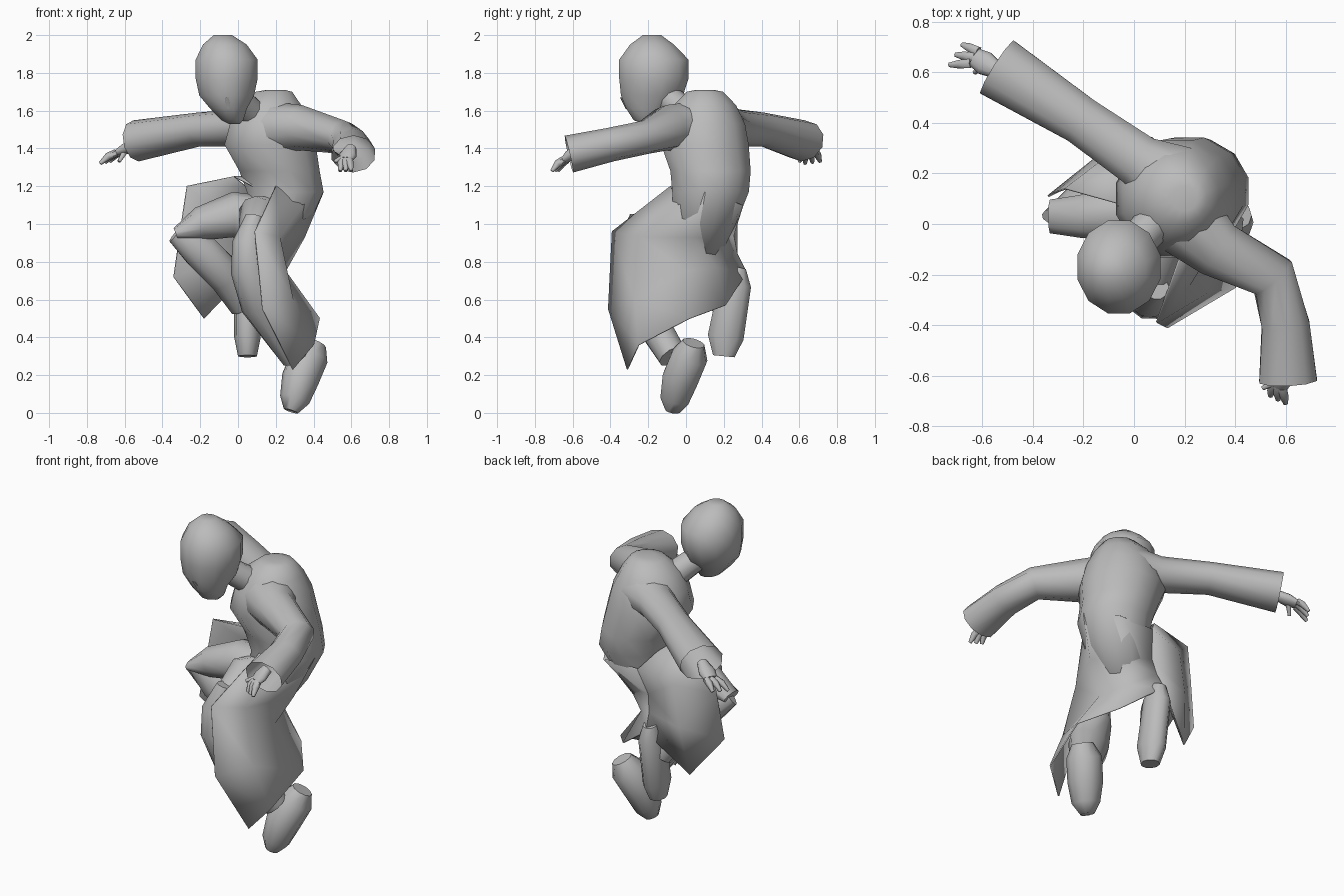
import bpy
import bmesh
import math
from mathutils import Vector

start_cube = bpy.data.objects.get("Cube")
if start_cube:
    bpy.data.objects.remove(start_cube, do_unlink=True)

X, Y, Z = Vector((1, 0, 0)), Vector((0, 1, 0)), Vector((0, 0, 1))

grey = bpy.data.materials.new("plain grey")
grey.use_nodes = True
colour = (.5, .5, .5, 1)
grey.diffuse_color = colour
grey.node_tree.nodes["Principled BSDF"].inputs["Base Color"].default_value = colour


def finish(name, bm):
    """Turn a bmesh into a shaded, coloured object."""
    bmesh.ops.recalc_face_normals(bm, faces=bm.faces[:])
    mesh = bpy.data.meshes.new(name)
    bm.to_mesh(mesh)
    bm.free()
    obj = bpy.data.objects.new(name, mesh)
    bpy.context.collection.objects.link(obj)
    mesh.materials.append(grey)
    bpy.ops.object.select_all(action="DESELECT")
    obj.select_set(True)
    bpy.context.view_layer.objects.active = obj
    bpy.ops.object.shade_smooth_by_angle(angle=math.radians(60))
    return obj


def loft(name, rings, ref=Z, axis=None, sides=10, open_end=False):
    """Skin rings along a path: x, y, z, side radius and, if oval, up radius."""
    bm = bmesh.new()
    centres = [Vector(ring[:3]) for ring in rings]
    loops = []
    for i, ring in enumerate(rings):
        before = centres[max(i - 1, 0)]
        after = centres[min(i + 1, len(rings) - 1)]
        along = axis or (after - before).normalized()
        side = ref.cross(along).normalized()
        up = along.cross(side)
        loop = []
        for k in range(sides):
            angle = math.tau * (k + .5) / sides
            offset = side * math.cos(angle) * ring[3] + up * math.sin(angle) * ring[-1]
            loop.append(bm.verts.new(centres[i] + offset))
        loops.append(loop)
    for low, high in zip(loops, loops[1:]):
        for k in range(sides):
            following = (k + 1) % sides
            bm.faces.new((low[k], low[following], high[following], high[k]))
    bm.faces.new(loops[0])
    if not open_end:
        bm.faces.new(loops[-1])
    finish(name, bm)


def sheet(name, columns):
    """Cloth panel from columns of points, given a thin thickness."""
    bm = bmesh.new()
    grid = [[bm.verts.new(point) for point in column] for column in columns]
    for left, right in zip(grid, grid[1:]):
        for k in range(len(left) - 1):
            bm.faces.new((left[k], right[k], right[k + 1], left[k + 1]))
    solid = finish(name, bm).modifiers.new("cloth thickness", "SOLIDIFY")
    solid.thickness = .008
    solid.offset = 0


def hand(side, wrist, palm, first_tip, last_tip, thumb_tip):
    """Palm with three tapering fingers and a thumb."""
    wrist, palm = Vector(wrist), Vector(palm)
    first, last = Vector(first_tip), Vector(last_tip)
    middle = wrist.lerp(palm, .6)
    loft(side + "_palm", [(*wrist, .03), (*middle, .05, .03), (*palm, .04, .02)])
    for k in range(3):
        tip = first.lerp(last, k / 2)
        root = palm + (last - first) * (k - 1) * .3
        knuckle = root.lerp(tip, .5) + Z * .01
        loft(f"{side}_finger_{k}",
             [(*root, .02), (*knuckle, .02), (*tip, .01)], sides=6)
    loft(side + "_thumb", [(*middle, .02), (*thumb_tip, .01)], sides=6)


# Head, nose and neck
loft("head", [(-.08, -.18, 2, .05), (-.07, -.18, 1.95, .12),
              (-.06, -.17, 1.87, .17, .19), (-.06, -.17, 1.77, .17, .19),
              (-.06, -.18, 1.68, .15, .17), (-.05, -.2, 1.61, .1, .12),
              (-.03, -.2, 1.55, .06, .08), (-.02, -.2, 1.53, .03)],
     ref=Y, axis=Z, sides=12)
loft("nose", [(-.06, -.34, 1.67, .01), (-.05, -.3, 1.61, .02)], ref=Y, axis=Z, sides=6)
loft("neck", [(.1, .03, 1.56, .08), (-.03, -.12, 1.69, .07)], ref=Y)

# Robe body, hunched forward
loft("robe_body", [(.2, .1, 1.71, .05), (.19, .1, 1.7, .1),
                   (.17, .1, 1.63, .17), (.17, .1, 1.53, .22),
                   (.17, .1, 1.42, .25, .24), (.22, .13, 1.28, .22),
                   (.25, .13, 1.17, .21), (.21, .1, 1, .17),
                   (.14, .07, .8, .1)],
     ref=Y, axis=Z, sides=12)

# Sleeves with wide open cuffs, and hands
loft("left_sleeve", [(.17, .05, 1.5, .17, .15), (.33, -.1, 1.51, .12),
                     (.55, -.21, 1.46, .1, .09), (.6, -.4, 1.42, .1, .09),
                     (.61, -.62, 1.37, .12, .1)], open_end=True)
loft("right_sleeve", [(.15, .17, 1.52, .16, .13), (.02, .25, 1.51, .11, .1),
                      (-.21, .41, 1.5, .1, .09), (-.54, .62, 1.44, .13, .11)],
     open_end=True)
hand("left", (.6, -.57, 1.4), (.57, -.64, 1.34),
     (.54, -.68, 1.28), (.6, -.71, 1.28), (.51, -.65, 1.33))
hand("right", (-.53, .6, 1.43), (-.63, .66, 1.38),
     (-.73, .63, 1.32), (-.68, .71, 1.33), (-.63, .6, 1.33))

# Trouser legs
loft("right_thigh", [(.14, .08, 1, .15), (-.03, .05, 1.05, .12),
                     (-.2, .03, 1, .09), (-.33, .03, .95, .07, .03)])
loft("right_shin", [(-.32, .03, .96, .07, .03), (-.2, .07, .86, .1),
                    (-.06, .14, .72, .1), (.03, .21, .57, .08)], ref=Y)
loft("left_thigh", [(.2, .06, 1, .15), (.1, -.1, 1.05, .1), (.06, -.3, .9, .06)])
loft("left_shin", [(.09, -.25, 1.04, .05), (.06, -.28, .9, .09),
                   (.06, -.28, .76, .1), (.13, -.24, .58, .1, .12),
                   (.3, -.07, .3, .08)], ref=X)

# Shoes, toes pointing down
loft("right_shoe", [(.05, .28, .77, .04), (.05, .26, .68, .09, .07),
                    (.05, .21, .4, .1, .07), (.05, .2, .3, .06, .05)], ref=X)
loft("left_shoe", [(.41, .04, .37, .06), (.38, .02, .3, .1),
                   (.33, -.03, .18, .1), (.3, -.06, .07, .08),
                   (.28, -.07, .01, .04)], ref=X)

# Robe skirt, draped over the left leg and round the back
back_seam = [(.12, .3, 1.1), (.08, .25, .94), (.06, .27, .84), (.05, .32, .74)]
sheet("robe_skirt_left", [
    [(.2, -.08, 1.2), (.09, -.39, .96), (.13, -.41, .55), (.29, -.31, .23)],
    [(.34, -.04, 1.1), (.22, -.24, .93), (.29, -.27, .6), (.4, -.25, .36)],
    [(.45, .1, 1.17), (.35, .04, .93), (.25, 0, .75), (.43, .02, .5)],
    [(.35, .3, 1.1), (.25, .19, .92), (.19, .16, .77), (.28, .21, .57)],
    back_seam])
# Robe skirt, lifted by the raised right knee
sheet("robe_skirt_right", [
    back_seam,
    [(.04, .22, 1.2), (-.1, .27, 1.05), (-.14, .27, .8), (-.18, .22, .5)],
    [(-.02, .07, 1.25), (-.27, .14, 1.2), (-.3, .13, 1), (-.34, .11, .72)]])
sheet("robe_lap", [[(.08, 0, 1.2), (.2, -.06, 1.2)],
                   [(-.02, .07, 1.25), (.1, .1, 1.25)]])
